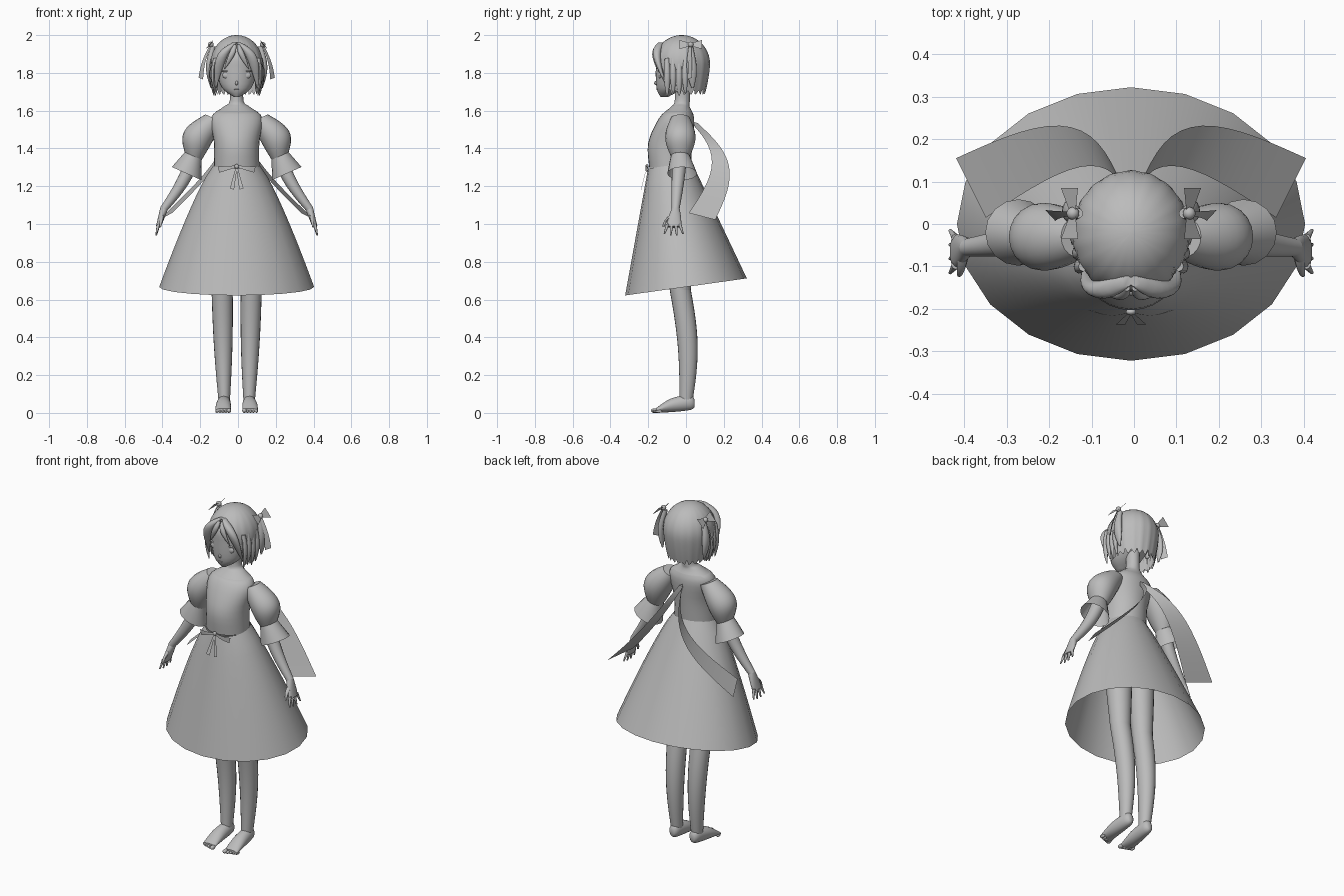
import bpy
import bmesh
from math import sin, cos, acos, pi, tau, radians
from mathutils import Vector, Matrix

if "Cube" in bpy.data.objects:
    bpy.data.objects.remove(bpy.data.objects["Cube"])

grey = bpy.data.materials.new("plain grey")
grey.use_nodes = True
tone = (.5, .5, .5, 1)
grey.diffuse_color = tone
grey.node_tree.nodes["Principled BSDF"].inputs["Base Color"].default_value = tone

ACROSS, DEPTH, UP = Vector((1, 0, 0)), Vector((0, 1, 0)), Vector((0, 0, 1))
ARM_ACROSS = Vector((.9, 0, .4))
CENTRE = -.007


def finish(name, bm, mirror):
    """Turn a bmesh into a smooth shaded object, optionally mirrored left to right."""
    bmesh.ops.recalc_face_normals(bm, faces=bm.faces)
    mesh = bpy.data.meshes.new(name)
    bm.to_mesh(mesh)
    bm.free()
    for polygon in mesh.polygons:
        polygon.use_smooth = True
    mesh.set_sharp_from_angle(angle=radians(50))
    mesh.materials.append(grey)
    part = bpy.data.objects.new(name, mesh)
    part.location.x = CENTRE
    bpy.context.collection.objects.link(part)
    if mirror:
        part.modifiers.new("mirror", "MIRROR").use_mirror_merge = False


def bridge(bm, rows, closed):
    for row, following in zip(rows, rows[1:]):
        for i in range(len(row) if closed else len(row) - 1):
            j = (i + 1) % len(row)
            bm.faces.new((row[i], row[j], following[j], following[i]))


def skin(name, rings, u=ACROSS, v=DEPTH, sides=20, caps=True, mirror=False):
    """Skin over elliptical rings, each a centre and two radii."""
    bm = bmesh.new()
    rows = []
    for centre, ru, rv in rings:
        angles = [tau * i / sides for i in range(sides)]
        rows.append([bm.verts.new(centre + u * ru * sin(a) + v * rv * cos(a)) for a in angles])
    bridge(bm, rows, True)
    if caps:
        bm.faces.new(rows[0])
        bm.faces.new(rows[-1])
    finish(name, bm, mirror)


def curved(rings, steps=4):
    """Smooth spline through rings given as x, y, z and two radii."""
    points = [rings[0]] + rings + [rings[-1]]
    result = []
    for before, start, end, after in zip(points, points[1:], points[2:], points[3:]):
        for step in range(steps + (end is rings[-1])):
            t = step / steps
            x, y, z, ru, rv = [
                b + t / 2 * (c - a + t * (2 * a - 5 * b + 4 * c - d + t * (3 * (b - c) + d - a)))
                for a, b, c, d in zip(before, start, end, after)]
            result.append((Vector((x, y, z)), ru, rv))
    return result


def path(start, end, bow, steps):
    """Points from start to end, pushed sideways by bow at the middle."""
    for step in range(steps + 1):
        t = step / steps
        yield t, Vector(start).lerp(Vector(end), t) + Vector(bow) * sin(pi * t)


def limb(name, start, end, thick, thin, bulge=0, flat=1, bow=(0, 0, 0), u=ACROSS, sides=16, caps=True):
    """Mirrored pair of tapered limbs, swelling by bulge at the middle."""
    rings = []
    for t, centre in path(start, end, bow, 12):
        radius = thick + (thin - thick) * t + bulge * sin(pi * t)
        rings.append((centre, radius, radius * (1 + (flat - 1) * t)))
    skin(name, rings, u, DEPTH, sides, caps, mirror=True)


def ribbon(name, start, end, half_width, bow=(0, 0, 0)):
    """Mirrored pair of cloth ribbons, widening towards the end."""
    bm = bmesh.new()
    rows = []
    for t, centre in path(start, end, bow, 16):
        edge = Vector(half_width) * (.3 + .7 * t)
        rows.append([bm.verts.new(centre + edge * side) for side in (-1, 0, 1)])
    bridge(bm, rows, False)
    finish(name, bm, mirror=True)


def blob(name, centre, size, mirror=True):
    bm = bmesh.new()
    place = Matrix.Translation(centre) @ Matrix.Diagonal((*size, 1))
    bmesh.ops.create_uvsphere(bm, u_segments=16, v_segments=10, radius=1, matrix=place)
    finish(name, bm, mirror)


# Wide skirt with a hem that dips at the front
skirt = []
for step in range(13):
    t = step / 12
    centre = Vector((0, -.085 * (1 - t), 1.31 - .643 * t))
    skirt.append((centre, .122 + .288 * t ** .82, .116 + .206 * t))
skin("skirt", skirt, v=DEPTH + UP * .14, caps=False)

# Fitted bodice, shoulders and neck
torso = curved([(0, -.085, 1.3, .12, .11), (0, -.083, 1.43, .12, .117), (0, -.05, 1.56, .137, .093),
                (0, -.03, 1.62, .07, .05), (0, -.02, 1.65, .037, .04), (0, -.02, 1.75, .037, .04)])
neckline = 11
skin("bodice", torso[:neckline], sides=28)
skin("shoulders_and_neck", torso[neckline - 1:], sides=28)

# Puffed sleeves with flared cuffs, then the arms
cuff_top, wrist, knuckles = (.23, -.03, 1.36), (.385, -.055, 1.08), (.415, -.065, .985)
limb("puff_sleeves", (.12, -.03, 1.56), cuff_top, .05, .05, bulge=.03, bow=(.03, 0, 0), u=ARM_ACROSS, sides=20)
limb("sleeve_cuffs", cuff_top, (.265, -.02, 1.267), .05, .087, flat=.9, u=ARM_ACROSS, caps=False)
limb("arms", (.22, -.03, 1.38), wrist, .038, .021, bulge=.004, bow=(-.02, 0, 0), u=ARM_ACROSS)
limb("palms", wrist, knuckles, .021, .013, flat=3, u=ARM_ACROSS)
for i, finger in enumerate(("index", "middle", "ring", "little")):
    y = knuckles[1] + .021 * (i - 1.5)
    tip = .935 + .008 * abs(i - 1.5)
    limb(finger + "_fingers", (.413, y, 1), (.426, y + .012 * (i - 1.5), tip), .01, .004, sides=8)
limb("thumbs", (.395, -.07, 1.05), (.405, -.12, .985), .014, .005, bow=(0, -.01, 0), sides=8)

# Legs and bare feet
knee, ankle = (.077, -.03, .65), (.066, 0, .06)
limb("thighs", (.077, -.05, 1.05), knee, .08, .056, sides=20)
limb("calves", knee, ankle, .056, .03, bulge=.006, flat=1.15, bow=(0, .024, 0), sides=20)
feet = curved([(.066, .046, .05, .014, .02), (.066, .02, .055, .031, .04),
               (.07, -.08, .04, .04, .036), (.072, -.16, .013, .04, .011)])
skin("feet", feet, v=UP, mirror=True)
for i, toe in enumerate(("big", "second", "third", "fourth", "small")):
    size = .008 if i else .012
    blob(toe + "_toes", (.041 + .016 * i, -.168 + .006 * i, size), (size, .018, size))

# Head and face
head = curved([(0, -.115, 1.673, .015, .02), (0, -.086, 1.72, .077, .07), (0, -.04, 1.82, .113, .12),
               (0, -.03, 1.9, .112, .12), (0, -.02, 1.97, .05, .05)])
skin("head", head, sides=28)
blob("nose", (0, -.155, 1.746), (.008, .014, .012), mirror=False)
blob("mouth", (0, -.15, 1.712), (.016, .006, .003), mirror=False)
blob("eyes", (.05, -.137, 1.788), (.026, .01, .019))
blob("eyelashes", (.052, -.139, 1.81), (.03, .01, .004))
blob("ears", (.113, -.03, 1.79), (.012, .02, .03))

# Short hair: grooved cap, open over the face, with a ragged lower edge
bm = bmesh.new()
rows = []
sides, levels, equator, height = 72, 16, 1.85, .15
for j in range(sides):
    a = tau * j / sides
    from_front = min(a, tau - a)
    bottom = 1.935 - .14 * from_front
    if from_front > .8:
        ragged = .022 * (j % 3 == 0) - .006 * (j % 2)
        bottom = max(1.69, bottom - .5 * (from_front - .8)) + ragged
    drop = (equator - bottom) / height
    end = acos(-drop) if drop < 0 else pi / 2 + drop
    row = []
    for k in range(levels + 1):
        p = .04 + (end - .04) * k / levels
        below = max(0, p - pi / 2)
        radius = 1 - .16 * below ** 1.5 if below else sin(p)
        z = equator + height * (-below if below else cos(p))
        radius *= 1 + .014 * cos(18 * a) * k / levels
        row.append(bm.verts.new((.138 * radius * sin(a), -.022 - .148 * radius * cos(a), z)))
    rows.append(row)
bridge(bm, rows + rows[:1], False)
bm.faces.new([row[0] for row in rows])
finish("hair_cap", bm, mirror=False)

# Parted fringe, loose side locks and small bunches
limb("outer_fringe", (.01, -.135, 1.96), (.11, -.1, 1.72), .013, .003, .02, flat=.4, bow=(.02, -.035, .04))
limb("inner_fringe", (.01, -.15, 1.95), (.065, -.155, 1.82), .008, .002, .011, flat=.4, bow=(-.01, -.015, .01))
for i, place in enumerate(("front", "temple", "ear", "rear")):
    x, y = .112 + .004 * i, -.1 + .032 * i
    limb(place + "_side_locks", (x, y, 1.88), (x, y, 1.68 + .012 * (i % 2)), .012, .002, .004,
         flat=2, bow=(.012, 0, 0), sides=8)
limb("hair_bunches", (.125, .025, 1.94), (.135, .035, 1.72), .012, .003, .01, flat=2, bow=(.015, 0, 0))

# Hair bows with hanging tails
knot = (.137, .025, 1.95)
blob("hair_bow_knots", knot, (.015, .015, .015))
for label, side in (("front", -1), ("back", 1)):
    ribbon("hair_bow_%s_loops" % label, knot, (.145, knot[1] + side * .06, 1.95), (.02, 0, -.024))
ribbon("hair_bow_tails", knot, (.19, .02, 1.77), (.012, .013, .005), bow=(.01, 0, 0))

# Small bow at the front of the waist
waist_knot = (0, -.207, 1.305)
blob("waist_bow_knot", waist_knot, (.012, .008, .012), mirror=False)
ribbon("waist_bow_loops", waist_knot, (.096, -.203, 1.288), (.004, 0, .016), bow=(0, -.01, 0))
ribbon("waist_bow_tails", waist_knot, (.025, -.237, 1.185), (.011, 0, .003))

# Long curved ribbons falling from the upper back
ribbon("back_ribbons", (0, .04, 1.54), (.377, .085, 1.04), (.035, .07, -.018), bow=(-.07, .12, .025))
